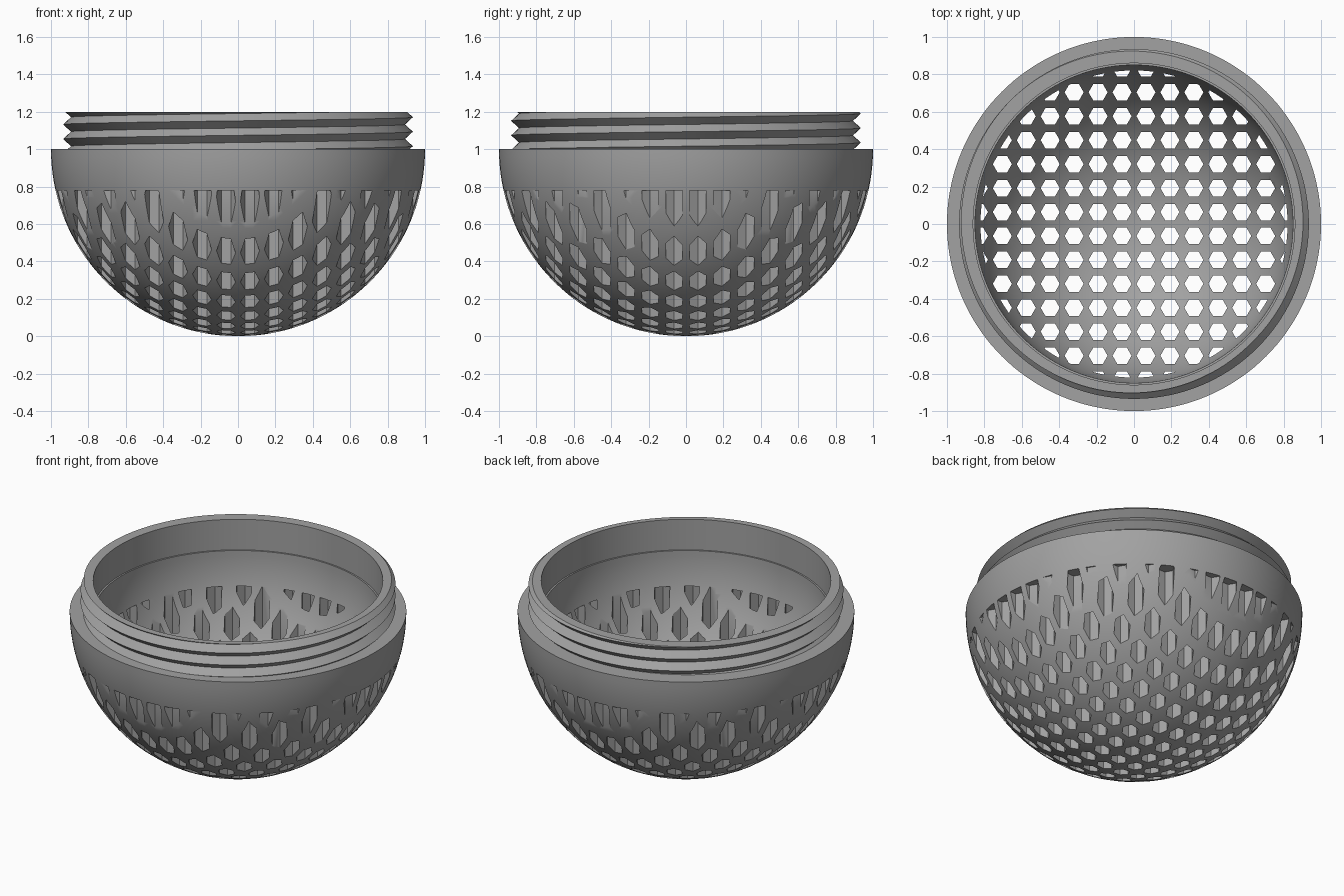
import bpy, bmesh, math

if "Cube" in bpy.data.objects:
    bpy.data.objects.remove(bpy.data.objects["Cube"])

SEG = 144                      # segments around the axis
INNER, NECK_IN = 0.85, 0.86    # bowl cavity and neck bore radii
ROOT, CREST = 0.893, 0.935     # thread radii
PITCH, Z0, Z1 = 0.0775, 1.0, 1.2
CELL, HEX_R, HOLE_TOP = 0.128, 0.051, 0.78

grey = bpy.data.materials.new("grey_plastic")
grey.diffuse_color = (0.36, 0.36, 0.36, 1)
grey.use_nodes = True
grey.node_tree.nodes["Principled BSDF"].inputs["Base Color"].default_value = grey.diffuse_color


def finish(bm, name):
    """Turn a bmesh into a linked, coloured object."""
    bmesh.ops.remove_doubles(bm, verts=bm.verts, dist=1e-5)
    bmesh.ops.recalc_face_normals(bm, faces=bm.faces)
    mesh = bpy.data.meshes.new(name)
    bm.to_mesh(mesh)
    bm.free()
    mesh.materials.append(grey)
    ob = bpy.data.objects.new(name, mesh)
    bpy.context.collection.objects.link(ob)
    return ob


def sweep(profile_at, name):
    """Skin a profile, given as a function of angle, around the z axis."""
    bm = bmesh.new()
    cols = []
    for i in range(SEG + 1):
        a = 2 * math.pi * i / SEG
        cols.append([bm.verts.new((r * math.cos(a), r * math.sin(a), z))
                     for r, z in profile_at(a)])
    for c, d in zip(cols, cols[1:]):
        for j in range(len(c) - 1):
            bm.faces.new((c[j], d[j], d[j + 1], c[j + 1]))
    bmesh.ops.dissolve_degenerate(bm, dist=1e-5, edges=bm.edges)
    return finish(bm, name)


def smooth(ob, degrees):
    bpy.ops.object.select_all(action='DESELECT')
    ob.select_set(True)
    bpy.context.view_layer.objects.active = ob
    bpy.ops.object.shade_smooth_by_angle(angle=math.radians(degrees))


# Bowl: hollow hemisphere with a flat shoulder
def arc(radius, n=36):
    return [(radius * math.sin(t * math.pi / 2 / n), 1 - radius * math.cos(t * math.pi / 2 / n))
            for t in range(n + 1)]


bowl_profile = arc(1.0) + arc(INNER)[::-1]
bowl = sweep(lambda a: bowl_profile, "bowl")

# Drain holes: square grid of vertical hexagonal prisms
bm = bmesh.new()
for i in range(-8, 8):
    for j in range(-8, 8):
        x, y = (i + 0.5) * CELL, (j + 0.5) * CELL
        if math.hypot(x, y) > 1.04:
            continue
        ring = [(x + HEX_R * math.cos(k * math.pi / 3), y + HEX_R * math.sin(k * math.pi / 3))
                for k in range(6)]
        low = [bm.verts.new((u, v, -0.1)) for u, v in ring]
        top = [bm.verts.new((u, v, HOLE_TOP)) for u, v in ring]
        bm.faces.new(low[::-1])
        bm.faces.new(top)
        for k in range(6):
            n = (k + 1) % 6
            bm.faces.new((low[k], low[n], top[n], top[k]))
cutter = finish(bm, "hole_cutter")
cutter.hide_render = True

cut = bowl.modifiers.new("holes", 'BOOLEAN')
cut.operation, cut.solver, cut.object = 'DIFFERENCE', 'EXACT', cutter
bpy.context.view_layer.objects.active = bowl
bpy.ops.object.modifier_apply(modifier=cut.name)
bpy.data.objects.remove(cutter)
smooth(bowl, 30)


# Neck: right-handed V thread trimmed flat at both ends
def neck_profile(a):
    start = 1.016 + PITCH * a / (2 * math.pi)          # height of one crest
    pts = [(NECK_IN, Z0)]
    for k in range(-4, 8):
        z = min(max(start + k * PITCH / 2, Z0), Z1)
        phase = ((z - start) / PITCH) % 1.0
        pts.append((ROOT + (CREST - ROOT) * abs(1 - 2 * phase), z))
    return pts + [(NECK_IN, Z1), (NECK_IN, Z0)]


neck = sweep(neck_profile, "threaded_neck")
smooth(neck, 30)
